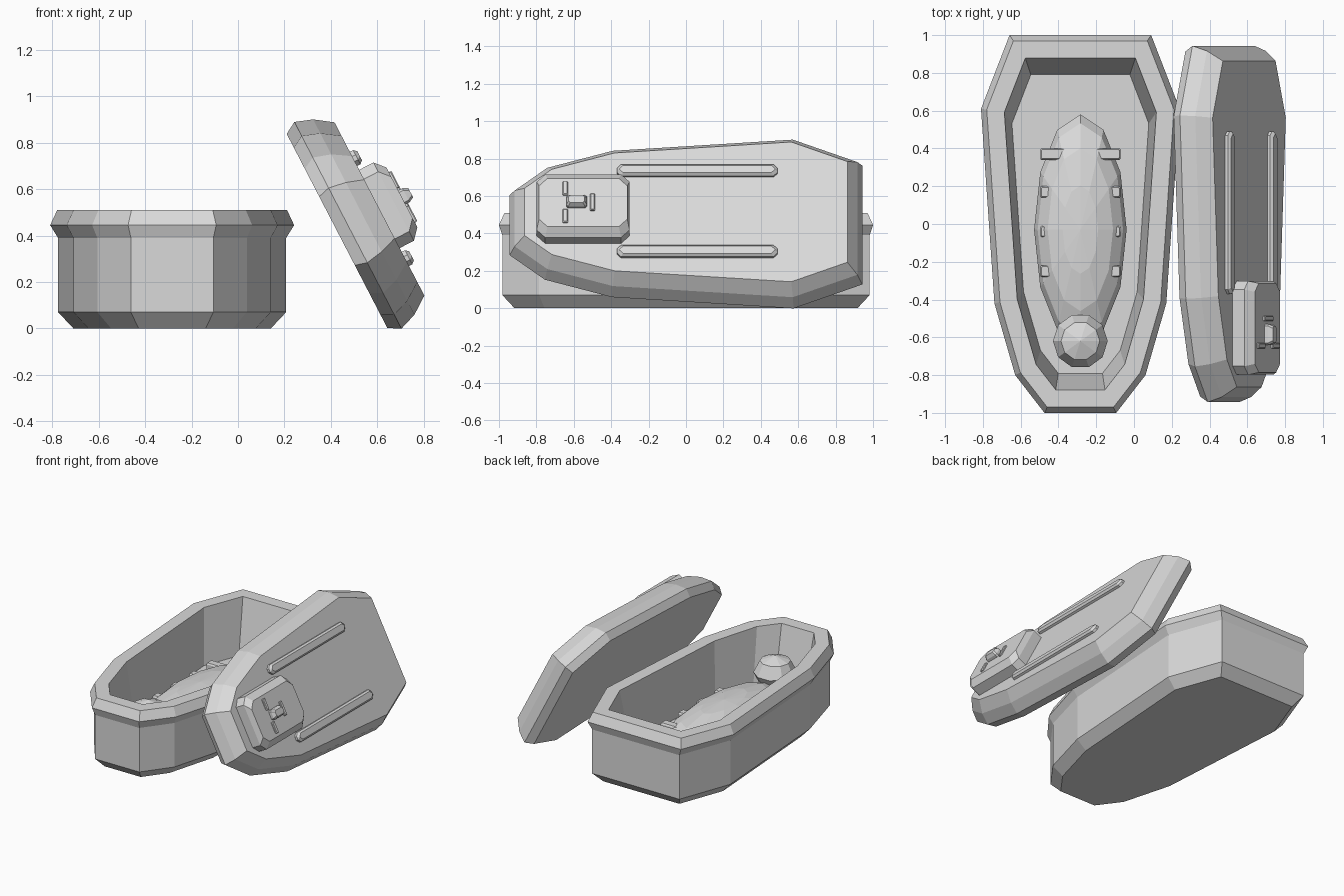
import bpy
import bmesh
from math import radians
from mathutils import Matrix, Vector

if "Cube" in bpy.data.objects:
    bpy.data.objects.remove(bpy.data.objects["Cube"], do_unlink=True)

stone = bpy.data.materials.new("grey_stone")
stone.use_nodes = True
stone.diffuse_color = (0.7, 0.7, 0.7, 1)
stone.node_tree.nodes["Principled BSDF"].inputs["Base Color"].default_value = (0.7, 0.7, 0.7, 1)

BOX_X = -0.284


def finish(name, bm, matrix):
    bmesh.ops.recalc_face_normals(bm, faces=bm.faces[:])
    mesh = bpy.data.meshes.new(name)
    bm.to_mesh(mesh)
    bm.free()
    mesh.materials.append(stone)
    obj = bpy.data.objects.new(name, mesh)
    obj.matrix_world = matrix
    bpy.context.collection.objects.link(obj)
    return obj


def scaled(outline, sx, sy):
    return [Vector((p.x * sx, p.y * sy)) for p in outline]


def inset(outline, d):
    """Move every side of a counter-clockwise outline inward by d."""
    result = []
    for i, p in enumerate(outline):
        a = (p - outline[i - 1]).normalized()
        b = (outline[(i + 1) % len(outline)] - p).normalized()
        na, nb = Vector((-a.y, a.x)), Vector((-b.y, b.x))
        result.append(p + (na + nb) * d / (1 + na.dot(nb)))
    return result


def loft(name, rings, matrix):
    """Skin a list of (outline, height) rings and cap both ends."""
    bm = bmesh.new()
    loops = [[bm.verts.new((p.x, p.y, z)) for p in pts] for pts, z in rings]
    for lower, upper in zip(loops, loops[1:]):
        for i in range(len(lower)):
            bm.faces.new((lower[i - 1], lower[i], upper[i], upper[i - 1]))
    bm.faces.new(loops[0][::-1])
    bm.faces.new(loops[-1])
    return finish(name, bm, matrix)


def cut_rectangle(x, y, hx, hy, cut):
    quarter = [(hx, hy - cut), (hx - cut, hy)]
    pts = quarter + [(-a, b) for a, b in quarter[::-1]]
    pts += [(-a, -b) for a, b in pts]
    return [Vector((x + a, y + b)) for a, b in pts]


def plate(name, x, y, hx, hy, cut, bottom, shoulder, top, bevel, matrix):
    """Raised block with cut corners and a bevelled top."""
    outline = cut_rectangle(x, y, hx, hy, cut)
    crown = cut_rectangle(x, y, hx - bevel[0], hy - bevel[1], cut)
    return loft(name, [(outline, bottom), (outline, shoulder), (crown, top)], matrix)


def ellipsoid(name, segments, rings, size, center, spin=0):
    bm = bmesh.new()
    bmesh.ops.create_uvsphere(bm, u_segments=segments, v_segments=rings, radius=1,
                              matrix=Matrix.Rotation(radians(spin), 4, "Z"))
    bmesh.ops.scale(bm, vec=size, verts=bm.verts[:])
    return finish(name, bm, Matrix.Translation(center))


# Shared coffin outline, mirrored across its long axis
half = [(0.19, -1.0), (0.345, -0.8), (0.455, -0.42), (0.526, 0.61), (0.375, 1.0)]
outline = [Vector(p) for p in half + [(-x, y) for x, y in half[::-1]]]

# Hollow box with a flared rim
wall = scaled(outline, 0.935, 0.982)
mouth = inset(outline, 0.122)
box_rings = [
    (inset(wall, 0.065), 0.0),
    (wall, 0.07),
    (wall, 0.39),
    (outline, 0.445),
    (inset(outline, 0.03), 0.51),
    (mouth, 0.51),
    (scaled(mouth, 0.9, 0.9), 0.12),
]
loft("coffin_box", box_rings, Matrix.Translation((BOX_X, 0, 0)))

# Wrapped body, head and the straps around the body
ellipsoid("wrapped_body", 12, 8, (0.245, 0.61, 0.15), (BOX_X, -0.03, 0.165))
ellipsoid("wrapped_head", 10, 4, (0.145, 0.145, 0.12), (BOX_X, -0.62, 0.29), 90)
in_box = Matrix.Translation((BOX_X, 0, 0))
for i, y in enumerate((0.37, 0.17, -0.04, -0.25)):
    plate(f"body_strap_{i + 1}", 0, y, 0.212, 0.03, 0.005, 0.1, 0.244, 0.254, (0.006, 0.006), in_box)

# Lid leaning on the side of the box
leaning = Matrix.Translation((0.427, 0, 0.42)) @ Matrix.Rotation(radians(62.6), 4, "Y")
lid = scaled(outline, 0.954, 0.943)
lid_rings = [(inset(lid, 0.03), 0.0), (lid, 0.053), (inset(lid, 0.027), 0.13), (inset(lid, 0.08), 0.206)]
loft("coffin_lid", lid_rings, leaning)

# Rails and carved face on the lid
for side, label in ((1, "lower"), (-1, "upper")):
    plate(f"{label}_rail", side * 0.243, 0.06, 0.034, 0.43, 0.022, 0.2, 0.222, 0.236, (0.012, 0.012), leaning)
    plate(f"{label}_eye", side * 0.083, -0.645, 0.04, 0.014, 0.003, 0.305, 0.322, 0.327, (0.004, 0.004), leaning)
plate("face_panel", 0, -0.55, 0.19, 0.248, 0.045, 0.2, 0.275, 0.315, (0.045, 0.012), leaning)
plate("nose", 0, -0.585, 0.034, 0.055, 0.01, 0.305, 0.335, 0.358, (0.012, 0.012), leaning)
plate("mouth", 0, -0.5, 0.05, 0.013, 0.003, 0.305, 0.322, 0.327, (0.004, 0.004), leaning)
